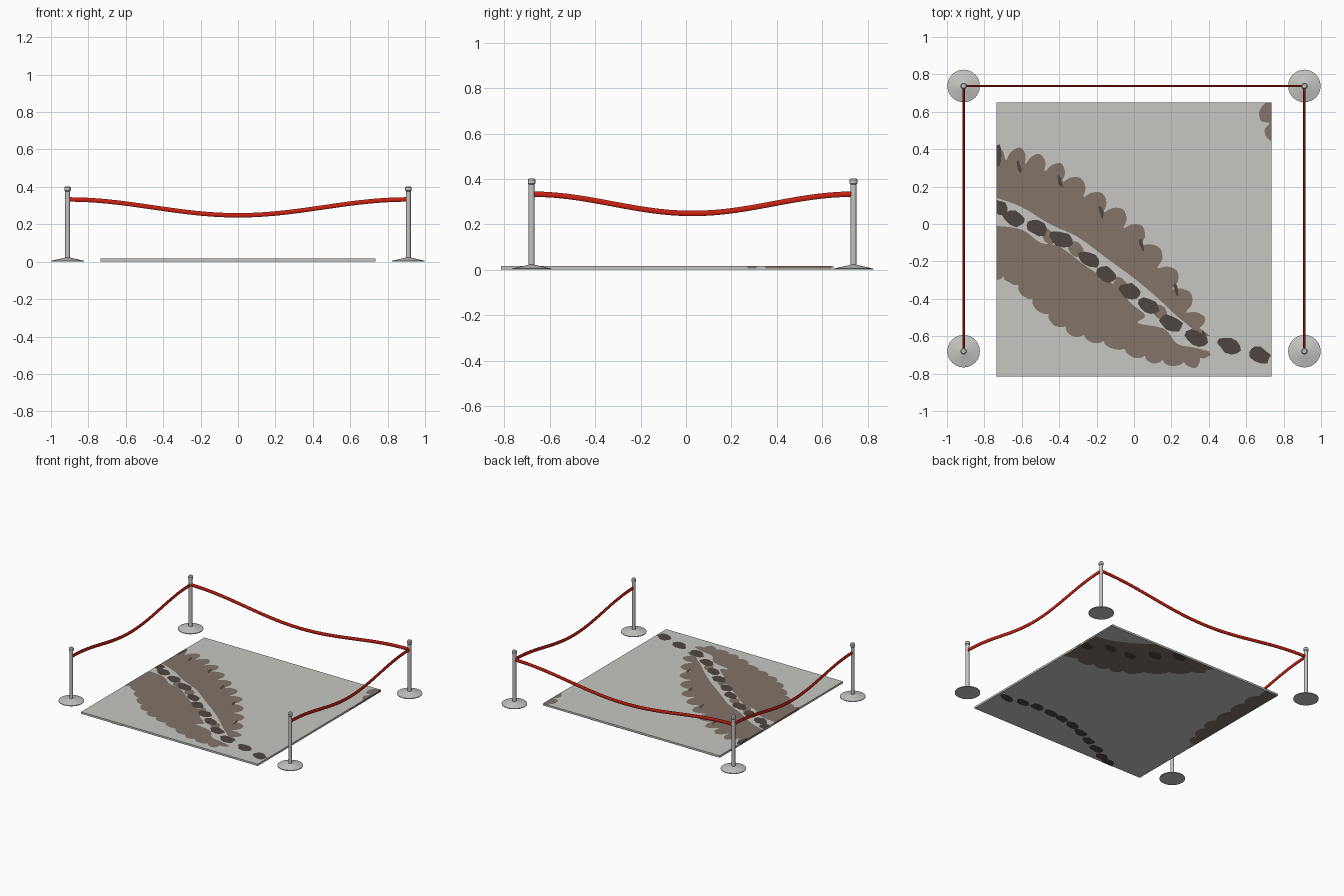
import bpy, bmesh, math, random
from mathutils import Vector

if "Cube" in bpy.data.objects:
    bpy.data.objects.remove(bpy.data.objects["Cube"])

random.seed(4)
X0, X1, Y0, Y1 = -0.735, 0.735, -0.815, 0.65   # slab limits
ZB, ZT = 0.002, 0.0162                          # slab bottom and top


def material(name, rgb):
    m = bpy.data.materials.new(name)
    m.diffuse_color = (*rgb, 1)
    m.use_nodes = True
    m.node_tree.nodes["Principled BSDF"].inputs["Base Color"].default_value = m.diffuse_color
    return m


STONE = material("pale stone", (0.57, 0.565, 0.54))
BROWN = material("taupe brown", (0.225, 0.175, 0.14))
DARK = material("dark brown", (0.078, 0.060, 0.053))
METAL = material("grey metal", (0.56, 0.56, 0.54))
RED = material("rope red", (0.60, 0.016, 0.006))


def finish(name, bm, mat, smooth=False):
    me = bpy.data.meshes.new(name)
    bm.to_mesh(me)
    bm.free()
    me.materials.append(mat)
    ob = bpy.data.objects.new(name, me)
    bpy.context.collection.objects.link(ob)
    if smooth:
        bpy.context.view_layer.objects.active = ob
        ob.select_set(True)
        bpy.ops.object.shade_smooth_by_angle(angle=math.radians(35))
        ob.select_set(False)
    return ob


def curve(pts, n=4):
    """Open smooth curve through the points, kept on the slab."""
    p = [Vector(q) for q in pts]
    p = [p[0]] + p + [p[-1]]
    out = []
    for a, b, c, d in zip(p, p[1:], p[2:], p[3:]):
        for k in range(n):
            t = k / n
            out.append(0.5 * (2 * b + (c - a) * t + (2 * a - 5 * b + 4 * c - d) * t * t
                              + (3 * b - a - 3 * c + d) * t ** 3))
    return out + [p[-1]]


def lobes(tips, depth):
    """Scalloped edge: rounded tips with notches on the right-hand side of travel."""
    pts = []
    for a, b in zip(tips, tips[1:]):
        a, b = Vector(a), Vector(b)
        d = (b - a).normalized()
        n = Vector((d.y, -d.x)) * depth
        m = (a + b) / 2
        pts += [a, a + (b - a) * 0.36 + n * 0.35, m + n, a + (b - a) * 0.66 + n * 0.4]
    return curve(pts + [Vector(tips[-1])], 3)


def blob(cx, cy, rx, ry, ang=0, rough=0.2, n=11):
    c, s = math.cos(ang), math.sin(ang)
    out = []
    for i in range(n):
        a = 2 * math.pi * i / n
        r = 1 + random.uniform(-rough, rough)
        u, v = rx * r * math.cos(a), ry * r * math.sin(a)
        out.append(Vector((cx + u * c - v * s, cy + u * s + v * c)))
    return out


def plates(name, outlines, z, mat, up=True):
    bm = bmesh.new()
    for o in outlines:
        vs = [bm.verts.new((min(max(p[0], X0), X1), min(max(p[1], Y0), Y1), z)) for p in o]
        f = bm.faces.new(vs)
        f.normal_update()
        if (f.normal.z > 0) != up:
            f.normal_flip()
    bmesh.ops.triangulate(bm, faces=bm.faces[:])
    bmesh.ops.dissolve_degenerate(bm, dist=1e-6, edges=bm.edges[:])
    finish(name, bm, mat)


def box(name, a, b, mat):
    bm = bmesh.new()
    bmesh.ops.create_cube(bm, size=1)
    for v in bm.verts:
        v.co = [(a[i] + b[i]) / 2 + v.co[i] * (b[i] - a[i]) for i in range(3)]
    finish(name, bm, mat)


# Stone slab
box("slab", (X0, Y0, ZB), (X1, Y1, ZT), STONE)

# Upper half of the leaf imprint
tips = [(-.75, .42), (-.61, .41), (-.505, .375), (-.39, .325), (-.285, .245), (-.17, .165),
        (-.06, .08), (.045, -.01), (.14, -.13), (.23, -.25), (.305, -.37), (.38, -.5), (.41, -.6)]
inner_up = [(.38, -.6), (.25, -.51), (.12, -.39), (.0, -.29), (-.15, -.18), (-.3, -.07),
            (-.45, .0), (-.6, .09), (-.735, .14)]
upper = lobes(tips, .075) + curve(inner_up)

# Lower half of the leaf imprint
low = [(.41, -.70), (.33, -.77), (.2, -.76), (.1, -.745), (0, -.715), (-.12, -.665), (-.22, -.635),
       (-.33, -.6), (-.43, -.54), (-.52, -.46), (-.6, -.38), (-.67, -.31), (-.735, -.3)]
inner_low = [(-.735, -.01), (-.6, -.03), (-.5, -.1), (-.4, -.12), (-.25, -.23), (-.1, -.33),
             (-.02, -.42), (.06, -.49), (.02, -.53), (.16, -.56), (.23, -.64), (.32, -.66), (.40, -.68)]
lower = lobes(low, .025) + curve(inner_low)
corner = curve([(.735, .65), (.70, .645), (.67, .6), (.68, .55), (.725, .54), (.70, .51),
                (.705, .47), (.735, .44)])
plates("leaf_imprint", [upper, lower, corner], ZT + .0006, BROWN)

# Small pale bridges across the midrib gap
bridges = [blob(-.46, -.06, .03, .05, .6), blob(-.31, -.13, .035, .05, .6),
           blob(-.07, -.33, .03, .05, .7), blob(.14, -.47, .03, .05, .7)]
plates("midrib_bridges", bridges, ZT + .0009, BROWN)

# Dark midrib stones and slivers beside the lobes
rib = [(-.73, .09), (-.64, .03), (-.52, -.02), (-.39, -.08), (-.24, -.19), (-.15, -.27), (-.02, -.36),
       (.08, -.44), (.2, -.53), (.335, -.61), (.51, -.65), (.67, -.70)]
stones = [blob(x, y, .062, .04, -.4, .13) for x, y in rib]
stones += [blob(x - .005, y - .1, .010, .035, .25, .2) for x, y in tips[1:-1:2]]
stones += [blob(-.725, .37, .016, .06, 0, .1)]
plates("midrib_stones", stones, ZT + .0012, DARK)

# Imprints on the underside
under = lobes([(-.17, .65), (-.15, .56), (-.04, .45), (.08, .35), (.22, .23), (.33, .18), (.43, .155),
               (.55, .13), (.735, .13)], -.03)
under += [Vector(p) for p in [(.735, .47), (.6, .5), (.45, .58), (.35, .65)]]
strip = lobes([(-.63, .65), (-.6, .5), (-.6, .35), (-.6, .2), (-.6, .05), (-.62, -.08), (-.66, -.2),
               (-.735, -.29)], .03) + [Vector((-.735, .65))]
plates("underside_imprint", [under, strip], ZB - .001, BROWN, False)
ribs = [(.70, .33), (.55, .41), (.39, .42), (.255, .53), (.12, .62), (.66, -.56), (.54, -.535), (.42, -.525),
        (.3, -.525), (.19, -.535), (.08, -.56), (-.03, -.6), (-.14, -.65), (-.25, -.7), (-.35, -.76), (-.43, -.79)]
plates("underside_stones", [blob(x, y, .058, .033, .25, .15) for x, y in ribs], ZB - .002, DARK, False)

# Imprint traces on the slab edges
for i, (x, a, b) in enumerate([(X1, .27, .31), (X1, .35, .64), (X0, -.3, -.01), (X0, .14, .40)]):
    box(f"edge_trace_{i + 1}", (x - .0008, a, .006), (x + .0008, b, ZT), BROWN)


# Barrier posts, turned from one profile
PROFILE = [(0, 0), (.087, 0), (.087, .005), (.03, .018), (.013, .022), (.013, .376),
           (.017, .38), (.017, .396), (.012, .403), (0, .403)]


def post(name, x, y, n=24):
    bm = bmesh.new()
    vs = [bm.verts.new((r, 0, z)) for r, z in PROFILE]
    es = [bm.edges.new(p) for p in zip(vs, vs[1:])]
    bmesh.ops.spin(bm, geom=vs + es, cent=(0, 0, 0), axis=(0, 0, 1), angle=2 * math.pi, steps=n)
    bmesh.ops.remove_doubles(bm, verts=bm.verts[:], dist=1e-5)
    bmesh.ops.recalc_face_normals(bm, faces=bm.faces[:])
    bmesh.ops.translate(bm, verts=bm.verts[:], vec=(x, y, 0))
    finish(name, bm, METAL, True)


# Sagging ropes with an oval section
def rope(name, a, b, steps=28, sides=10):
    a, b = Vector(a), Vector(b)
    d = (b - a).normalized()
    side = Vector((-d.y, d.x))
    bm = bmesh.new()
    rings = []
    for i in range(steps + 1):
        t = i / steps
        p = a.lerp(b, t)
        z = .2905 + .0425 * math.cos(2 * math.pi * t)
        ring = []
        for k in range(sides):
            w = 2 * math.pi * k / sides
            q = p + side * (.0065 * math.cos(w))
            ring.append(bm.verts.new((q.x, q.y, z + .0125 * math.sin(w))))
        rings.append(ring)
    for r, s in zip(rings, rings[1:]):
        for k in range(sides):
            j = (k + 1) % sides
            bm.faces.new((r[k], r[j], s[j], s[k]))
    bm.faces.new(rings[0])
    bm.faces.new(rings[-1])
    bmesh.ops.recalc_face_normals(bm, faces=bm.faces[:])
    finish(name, bm, RED, True)


PX, PF, PB = .911, -.68, .738
for sx, label in ((-1, "left"), (1, "right")):
    post(f"front_{label}_post", sx * PX, PF)
    post(f"back_{label}_post", sx * PX, PB)
    rope(f"{label}_rope", (sx * PX, PF), (sx * PX, PB))
rope("back_rope", (-PX, PB), (PX, PB))
